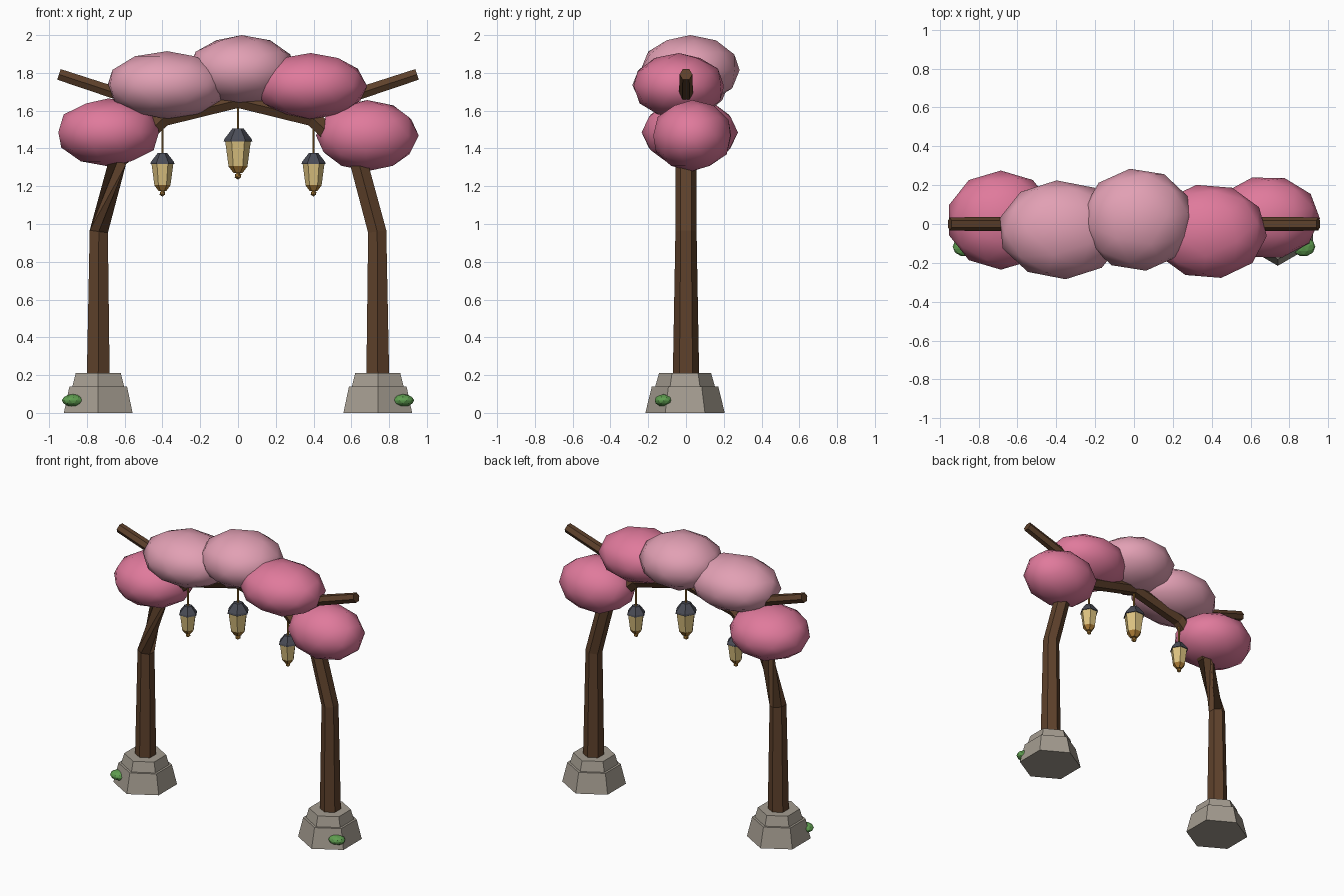
import bpy, bmesh, math
from mathutils import Vector, Matrix

if "Cube" in bpy.data.objects:
    bpy.data.objects.remove(bpy.data.objects["Cube"], do_unlink=True)


def material(name, hex_code):
    rgb = [int(hex_code[i:i + 2], 16) / 255 for i in (0, 2, 4)]
    lin = [c / 12.92 if c < 0.04 else ((c + 0.055) / 1.055) ** 2.4 for c in rgb]
    m = bpy.data.materials.new(name)
    m.use_nodes = True
    m.diffuse_color = (*lin, 1)
    m.node_tree.nodes["Principled BSDF"].inputs["Base Color"].default_value = (*lin, 1)
    return m


deep_pink = material("deep pink blossom", "E07A9C")
pale_pink = material("pale pink blossom", "E2A0B4")
bark = material("brown bark", "5E412B")
stone = material("grey stone", "A49C90")
glass = material("warm lantern glass", "DCC280")
brass = material("brass", "B08038")
iron = material("dark iron", "4A4C56")
moss = material("green moss", "5F9E50")


def finish(name, bm, mat, smooth=False):
    bmesh.ops.recalc_face_normals(bm, faces=bm.faces)
    for f in bm.faces:
        f.smooth = smooth
    me = bpy.data.meshes.new(name)
    bm.to_mesh(me)
    bm.free()
    me.materials.append(mat)
    ob = bpy.data.objects.new(name, me)
    bpy.context.collection.objects.link(ob)
    return ob


def skin(bm, rings):
    """Bridge equal rings of points and cap both ends."""
    rows = [[bm.verts.new(p) for p in ring] for ring in rings]
    n = len(rows[0])
    for a, b in zip(rows, rows[1:]):
        for i in range(n):
            j = (i + 1) % n
            bm.faces.new((a[i], a[j], b[j], b[i]))
    bm.faces.new(rows[0][::-1])
    bm.faces.new(rows[-1])


def lathe(name, centre, profile, mat, sides=6, start=90):
    """Stack of polygon rings from (radius, height) pairs."""
    bm = bmesh.new()
    angles = [math.radians(start) + math.tau * i / sides for i in range(sides)]
    skin(bm, [[(centre[0] + r * math.cos(a), centre[1] + r * math.sin(a), centre[2] + z)
               for a in angles] for r, z in profile])
    return finish(name, bm, mat)


def tube(name, path, mat, sides=6):
    """Tapered limb in the xz plane from (x, z, radius, twist) points."""
    bm = bmesh.new()
    pts = [Vector((x, 0, z)) for x, z, r, t in path]
    side = Vector((0, 1, 0))
    rings = []
    for i, (x, z, r, twist) in enumerate(path):
        before = (pts[i] - pts[i - 1]).normalized() if i else Vector()
        after = (pts[i + 1] - pts[i]).normalized() if i + 1 < len(pts) else Vector()
        up = (before + after).normalized().cross(side)
        ring = []
        for k in range(sides):
            a = math.tau * k / sides + math.radians(twist)
            ring.append(pts[i] + r * (math.cos(a) * side + math.sin(a) * up))
        rings.append(ring)
    skin(bm, rings)
    return finish(name, bm, mat)


def blob(name, centre, size, mat, turn=0, detail=2, smooth=True):
    bm = bmesh.new()
    bmesh.ops.create_icosphere(bm, subdivisions=detail, radius=1)
    bmesh.ops.transform(bm, verts=bm.verts, matrix=Matrix.Translation(centre)
                        @ Matrix.Diagonal((*size, 1)) @ Matrix.Rotation(turn, 4, 'Z'))
    return finish(name, bm, mat, smooth)


# Posts, stone footings, side branches and moss
for label, s in (("left", 1), ("right", -1)):
    foot = (s * 0.74, -0.005, 0)
    lathe(label + "_footing_lower", foot, [(0.21, 0), (0.176, 0.14)], stone)
    lathe(label + "_footing_upper", foot, [(0.158, 0.14), (0.138, 0.21)], stone)
    twist = 0 if s > 0 else 120
    tube(label + "_trunk", [
        (s * 0.74, 0.18, 0.07, 0), (s * 0.737, 0.96, 0.056, 0),
        (s * 0.635, 1.34, 0.056, twist), (s * 0.395, 1.56, 0.05, twist),
        (0, 1.655, 0.046, twist)], bark)
    tube(label + "_branch", [(s * 0.32, 1.585, 0.04, 0), (s * 0.948, 1.792, 0.034, 0)], bark)
    blob(label + "_moss", (s * 0.873, -0.117, 0.066), (0.06, 0.05, 0.033), moss,
         turn=s * 0.3, smooth=False)

# Blossom clouds
clouds = [
    ("blossom_right_low", (-0.685, 0.02, 1.485), (0.28, 0.255, 0.18), deep_pink),
    ("blossom_right_mid", (-0.375, -0.03, 1.735), (0.325, 0.255, 0.18), pale_pink),
    ("blossom_top", (0.02, 0.022, 1.815), (0.29, 0.265, 0.185), pale_pink),
    ("blossom_left_mid", (0.385, -0.038, 1.73), (0.3, 0.245, 0.175), deep_pink),
    ("blossom_left_low", (0.685, 0.033, 1.468), (0.272, 0.215, 0.188), deep_pink),
]
for i, (name, centre, size, mat) in enumerate(clouds):
    blob(name, centre, size, mat, turn=i * 0.7)

# Hanging lanterns, measured down from the tip of each cap
for label, x, top, hang, k in (("right", -0.4, 1.375, 1.55, 0.85),
                               ("middle", 0, 1.505, 1.64, 1),
                               ("left", 0.4, 1.375, 1.55, 0.85)):
    def part(name, profile, mat):
        lathe(label + "_lantern_" + name, (x, 0, top),
              [(r * k, z * k) for r, z in profile], mat, start=0)

    lathe(label + "_lantern_rod", (x, 0, 0), [(0.007, top - 0.01), (0.007, hang)], brass)
    part("cap", [(0.076, -0.068), (0.072, -0.055), (0.03, 0)], iron)
    part("glass", [(0.05, -0.2), (0.068, -0.066)], glass)
    part("base", [(0.024, -0.235), (0.052, -0.198)], brass)
    blob(label + "_lantern_finial", (x, 0, top - 0.25 * k), (0.02 * k,) * 3, brass,
         detail=1, smooth=False)
